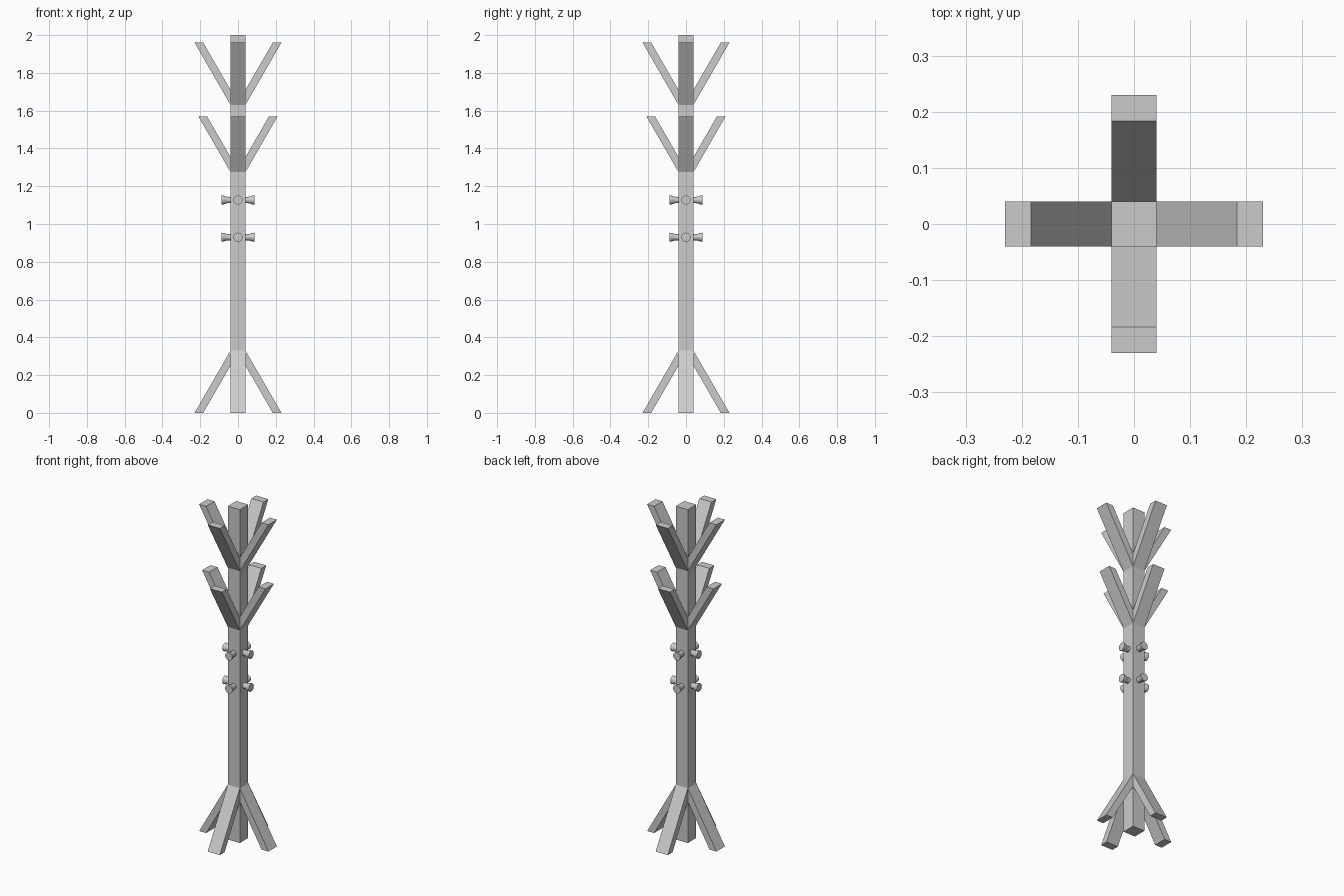
import bpy, bmesh, math
from mathutils import Matrix

cube = bpy.data.objects.get("Cube")
if cube:
    bpy.data.objects.remove(cube, do_unlink=True)

grey = bpy.data.materials.new("plain grey")
grey.use_nodes = True
colour = (0.6, 0.6, 0.6, 1)
grey.diffuse_color = colour
grey.node_tree.nodes["Principled BSDF"].inputs["Base Color"].default_value = colour

HALF = 0.04                      # half the post's width
SLOPE = math.tan(math.radians(60))
WIDTH = 0.046                    # level width of a sloping bar's end
SIDES = ("right", "back", "left", "front")


def add_object(name, bm, turn=0):
    bmesh.ops.rotate(bm, verts=bm.verts, matrix=Matrix.Rotation(turn, 3, "Z"))
    bmesh.ops.recalc_face_normals(bm, faces=bm.faces)
    mesh = bpy.data.meshes.new(name)
    bm.to_mesh(mesh)
    bm.free()
    mesh.materials.append(grey)
    obj = bpy.data.objects.new(name, mesh)
    bpy.context.collection.objects.link(obj)
    return obj


def sloping_bar(name, reach, tip_z, direction, turn):
    """Bar leaving the post at 60 degrees, cut level at its tip."""
    inner = reach - WIDTH
    profile = [(HALF, tip_z - direction * (reach - HALF) * SLOPE), (reach, tip_z),
               (inner, tip_z), (HALF, tip_z - direction * (inner - HALF) * SLOPE)]
    bm = bmesh.new()
    face = bm.faces.new([bm.verts.new((x, -HALF, z)) for x, z in profile])
    side = bmesh.ops.extrude_face_region(bm, geom=[face])["geom"]
    moved = [v for v in side if isinstance(v, bmesh.types.BMVert)]
    bmesh.ops.translate(bm, verts=moved, vec=(0, 2 * HALF, 0))
    add_object(name, bm, turn)


def peg(name, z, turn):
    """Round peg with a narrow neck and a flared head."""
    profile = [(HALF, 0.017), (0.055, 0.017), (0.066, 0.019),
               (0.074, 0.023), (0.088, 0.024)]
    bm = bmesh.new()
    rings = []
    count = 20
    for x, r in profile:
        angles = [math.tau * i / count for i in range(count)]
        rings.append([bm.verts.new((x, r * math.cos(a), z + r * math.sin(a))) for a in angles])
    for a, b in zip(rings, rings[1:]):
        for i in range(count):
            j = (i + 1) % count
            bm.faces.new((a[i], a[j], b[j], b[i]))
    bm.faces.new(rings[0])
    bm.faces.new(rings[-1])
    obj = add_object(name, bm, turn)
    bpy.ops.object.select_all(action="DESELECT")
    obj.select_set(True)
    bpy.context.view_layer.objects.active = obj
    bpy.ops.object.shade_smooth_by_angle(angle=math.radians(40))


# Square post
bm = bmesh.new()
bmesh.ops.create_cube(bm, size=1)
bmesh.ops.scale(bm, verts=bm.verts, vec=(2 * HALF, 2 * HALF, 2))
bmesh.ops.translate(bm, verts=bm.verts, vec=(0, 0, 1))
add_object("post", bm)

# Legs, branches and pegs on all four sides
for i, side in enumerate(("left", "back", "right", "front")):
    turn = i * math.pi / 2
    sloping_bar(f"{side}_leg", 0.23, 0, -1, turn)
    sloping_bar(f"{side}_lower_branch", 0.21, 1.57, 1, turn)
    sloping_bar(f"{side}_upper_branch", 0.23, 1.96, 1, turn)
    peg(f"{side}_lower_peg", 0.93, turn)
    peg(f"{side}_upper_peg", 1.127, turn)
